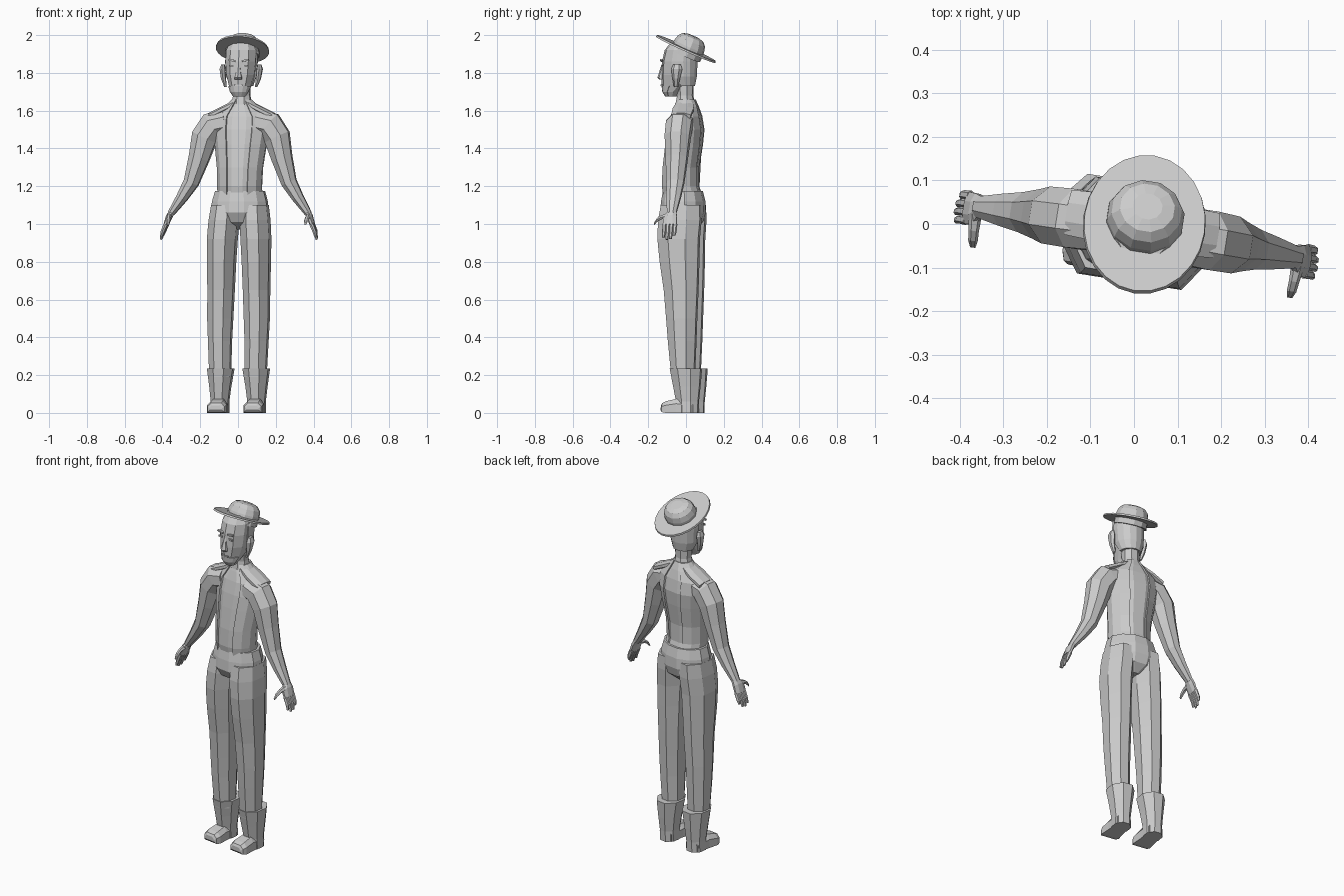
import bpy, bmesh, math
from mathutils import Vector, Matrix

cube = bpy.data.objects.get("Cube")
if cube:
    bpy.data.objects.remove(cube, do_unlink=True)

grey = bpy.data.materials.new("plain_grey")
grey.use_nodes = True
TONE = (0.6, 0.6, 0.6, 1)
grey.diffuse_color = TONE
grey.node_tree.nodes["Principled BSDF"].inputs["Base Color"].default_value = TONE

YAW = Matrix.Rotation(math.radians(-9), 3, 'Z')


def pose(p):
    """Lean the upright figure slightly and turn it."""
    return YAW @ Vector((p[0], p[1], p[2])) + Vector((0.014 * p[2] - 0.003, 0, 0))


def finish(name, bm):
    for v in bm.verts:
        v.co = pose(v.co)
    bmesh.ops.recalc_face_normals(bm, faces=bm.faces)
    mesh = bpy.data.meshes.new(name)
    bm.to_mesh(mesh)
    bm.free()
    mesh.materials.append(grey)
    obj = bpy.data.objects.new(name, mesh)
    bpy.context.collection.objects.link(obj)


def loft(name, rings, side=1):
    """Skin a closed tube through rings of points, capped at both ends."""
    bm = bmesh.new()
    rows = [[bm.verts.new((p[0] * side, p[1], p[2])) for p in r] for r in rings]
    n = len(rows[0])
    for a, b in zip(rows, rows[1:]):
        for i in range(n):
            j = (i + 1) % n
            bm.faces.new((a[i], a[j], b[j], b[i]))
    bm.faces.new(rows[0])
    bm.faces.new(rows[-1])
    finish(name, bm)


def level(z, cx, hx, y0, y1, n=8):
    """Horizontal ring spanning y0 to y1."""
    k = 1 / math.cos(math.pi / n)
    angles = [math.tau * (i + 0.5) / n for i in range(n)]
    return [(cx + hx * k * math.cos(a), (y0 + y1) / 2 + (y1 - y0) / 2 * k * math.sin(a), z)
            for a in angles]


def tilted(cx, cy, cz, hw, hd, slope, n=8):
    """Limb ring whose width axis is tilted by slope degrees about y."""
    t = math.radians(slope)
    return [(cx + x * math.cos(t), cy + y, cz + x * math.sin(t))
            for x, y, _ in level(0, 0, hw, -hd, hd, n)]


def band(z, hx, y0, y1, start, end, thick=0.008, steps=5):
    """Thin arc section around a body, between two angles in degrees."""
    def arc(grow):
        out = []
        for i in range(steps + 1):
            a = math.radians(start + (end - start) * i / steps)
            out.append(((hx + grow) * math.cos(a),
                        (y0 + y1) / 2 + ((y1 - y0) / 2 + grow) * math.sin(a), z))
        return out
    return arc(thick) + arc(-0.006)[::-1]


def block(name, loc, size, side=1, tilt=0):
    bm = bmesh.new()
    m = Matrix.Translation((loc[0] * side, loc[1], loc[2])) @ Matrix.Rotation(side * tilt, 4, 'Y')
    bmesh.ops.create_cube(bm, size=1, matrix=m @ Matrix.Diagonal((*size, 1)))
    finish(name, bm)


# Torso, waist and neck
TORSO = [(1.14, .112, -.115, .085), (1.2, .112, -.125, .065), (1.3, .116, -.12, .065),
         (1.42, .132, -.105, .083), (1.5, .145, -.092, .09), (1.57, .14, -.075, .078),
         (1.62, .085, -.058, .062), (1.66, .045, -.042, .045)]
loft("torso", [level(z, 0, hx, a, b, 12) for z, hx, a, b in TORSO])
loft("neck", [level(1.62, 0, .055, -.055, .05), level(1.68, 0, .044, -.045, .036),
              level(1.76, 0, .046, -.06, .04)])
loft("pelvis", [level(.97, 0, .03, -.04, .04, 12), level(1.01, 0, .13, -.105, .085, 12),
                level(1.06, 0, .152, -.132, .1, 12), level(1.12, 0, .145, -.128, .098, 12),
                level(1.175, 0, .13, -.118, .085, 12)])

LEG = [(.19, .095, .055, -.06, .06), (.38, .098, .06, -.078, .068), (.5, .098, .065, -.087, .072),
       (.65, .095, .068, -.1, .078), (.8, .093, .072, -.122, .082), (.92, .09, .076, -.134, .084),
       (1.02, .083, .076, -.132, .092), (1.1, .078, .07, -.118, .09)]
SHAFT = [(0, .098, .048, -.03, .08), (.06, .098, .046, -.035, .082),
         (.14, .097, .055, -.05, .09), (.235, .095, .069, -.068, .097)]
# x, z, half width, half depth, slope of the section
ARM = [(.08, 1.54, .065, .065, 75), (.15, 1.525, .072, .068, 50), (.195, 1.46, .068, .066, 25),
       (.222, 1.35, .054, .057, 18), (.262, 1.22, .04, .046, 24),
       (.31, 1.14, .03, .037, 28), (.368, 1.055, .018, .024, 28)]

for side, word in ((1, "left"), (-1, "right")):
    # Open waistcoat halves over the torso
    loft(word + "_vest", [band(z, hx, a, b, -62, 66) for z, hx, a, b in TORSO], side)
    # Trouser legs and boots
    loft(word + "_leg", [level(*r) for r in LEG], side)
    loft(word + "_boot_shaft", [level(*r) for r in SHAFT], side)
    foot = []
    for y, hx, z0, z1 in ((.06, .042, 0, .06), (-.03, .046, 0, .075), (-.085, .052, 0, .062),
                          (-.108, .045, .004, .052), (-.115, .034, .014, .04)):
        foot.append([(.098 + hx * s, y, z) for s, z in
                     ((-1, z0), (1, z0), (1, z1 * .65), (.6, z1), (-.6, z1), (-1, z1 * .65))])
    loft(word + "_boot_foot", foot, side)
    # Sleeve and shoulder seam
    loft(word + "_sleeve", [tilted(x, -.008 - x * .03, z, w, d, s) for x, z, w, d, s in ARM], side)
    loft(word + "_shoulder_yoke", [tilted(x, 0, z, .018, d, 70) for x, z, d in
                                   ((.03, 1.64, .045), (.1, 1.605, .056), (.17, 1.57, .052))], side)
    # Hand: palm, four fingers and a forward thumb
    loft(word + "_palm", [tilted(.36, -.015, 1.07, .015, .02, 25), tilted(.376, -.025, 1.04, .016, .036, 25),
                          tilted(.393, -.025, .995, .012, .037, 25)], side)
    for i in range(4):
        y = -.053 + i * .019
        drop = (.012, 0, .004, .022)[i]
        loft(word + "_finger_%d" % (i + 1),
             [tilted(.39, y, 1.0, .01, .01, 25, 6), tilted(.407, y, .96, .009, .009, 22, 6),
              tilted(.418 - drop * .3, y - .003, .918 + drop, .005, .007, 22, 6)], side)
    thumb = [[(x + r * math.cos(a), y, z + r * math.sin(a)) for a in
              [math.tau * i / 6 for i in range(6)]]
             for x, y, z, r in ((.375, -.03, 1.045, .016), (.372, -.075, 1.035, .012),
                                (.37, -.098, 1.02, .011), (.368, -.113, 1.0, .006))]
    loft(word + "_thumb", thumb, side)
    # Ear
    loft(word + "_ear", [level(1.725, .082, .006, -.05, -.03, 6), level(1.77, .094, .012, -.055, -.02, 6),
                         level(1.82, .1, .014, -.06, -.008, 6), level(1.845, .098, .008, -.05, -.015, 6)], side)
    # Brow and eye plates
    block(word + "_brow", (.036, -.124, 1.866), (.038, .012, .009), side, -.15)
    block(word + "_eye", (.035, -.123, 1.838), (.026, .008, .01), side)

# Head, nose, mouth and hair
HEAD = [(1.675, .03, -.108, -.05), (1.7, .046, -.122, -.03), (1.74, .06, -.127, .025),
        (1.79, .074, -.128, .045), (1.86, .08, -.124, .053), (1.92, .079, -.11, .054),
        (1.96, .062, -.08, .045)]
loft("head", [level(z, 0, hx, a, b, 10) for z, hx, a, b in HEAD])
loft("nose", [level(1.765, 0, .018, -.14, -.11, 6), level(1.775, 0, .019, -.15, -.11, 6),
              level(1.81, 0, .011, -.14, -.11, 6), level(1.85, 0, .007, -.127, -.11, 6)])
block("mouth", (0, -.127, 1.735), (.045, .01, .007))
loft("hair", [band(z, hx, a, b, -8, 188, .006, 8) for z, hx, a, b in
              ((1.73, .055, -.06, .042), (1.78, .075, -.1, .052),
               (1.86, .081, -.11, .056), (1.94, .077, -.09, .055))])
loft("beard", [band(z, hx, a, b, 200, 340, .005, 6) for z, hx, a, b in
               ((1.674, .03, -.106, -.05), (1.7, .048, -.122, -.03), (1.73, .06, -.126, .015))])

# Hat: tilted oval brim and rounded crown
bm = bmesh.new()
lean = Matrix.Translation((0, 0, 1.927)) @ Matrix.Rotation(math.radians(-24), 4, 'X')
bmesh.ops.create_cone(bm, cap_ends=True, segments=24, radius1=1, radius2=.985, depth=.01,
                      matrix=lean @ Matrix.Diagonal((.141, .174, 1, 1)))
finish("hat_brim", bm)
crown = []
for z, r in ((-.035, 1), (.02, .99), (.05, .9), (.07, .7), (.078, .38)):
    crown.append([lean @ Vector(p) for p in level(z, 0, .088 * r, .01 - .084 * r, .01 + .084 * r, 12)])
loft("hat_crown", crown)
